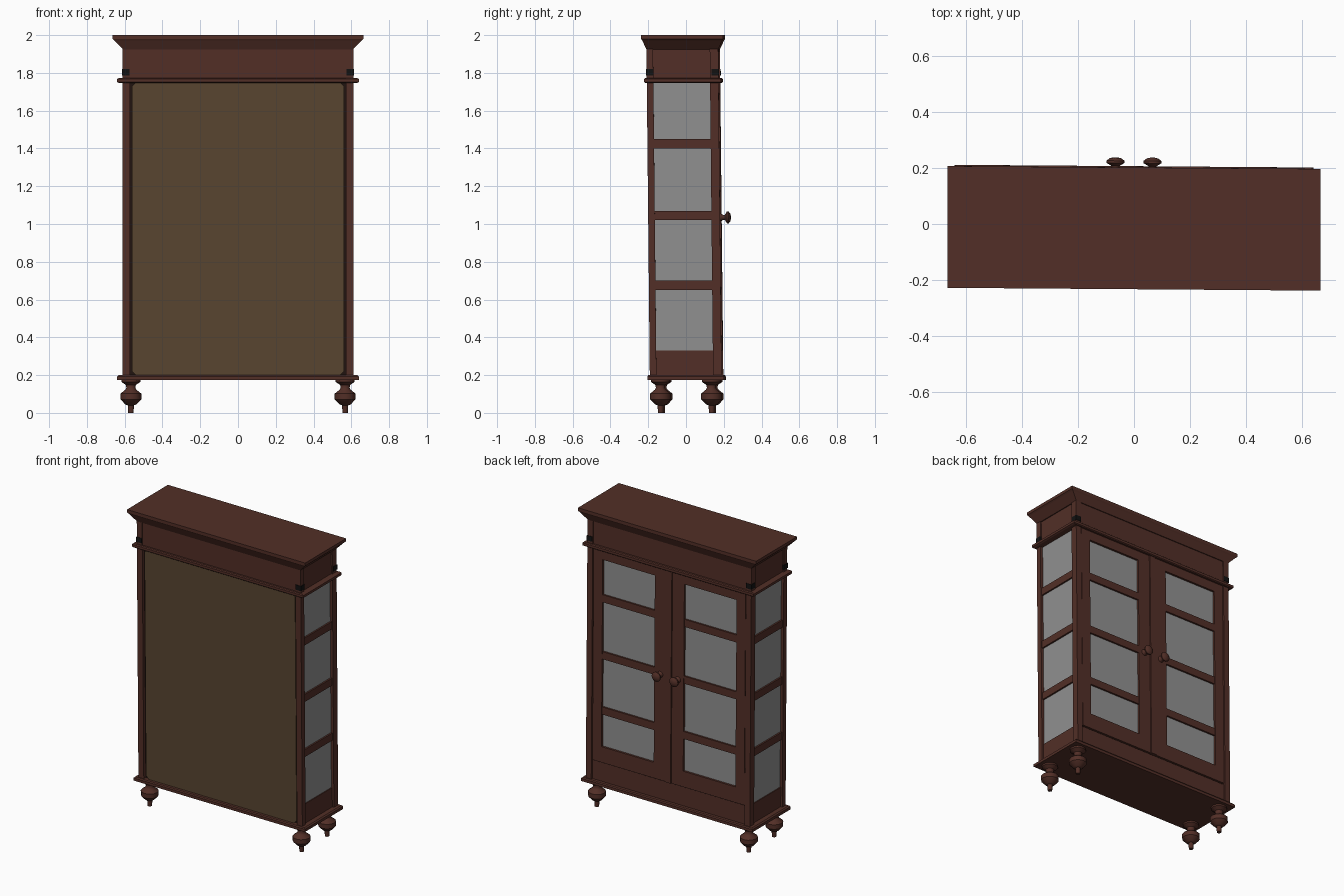
import bpy, bmesh, math
from mathutils import Matrix

if "Cube" in bpy.data.objects:
    bpy.data.objects.remove(bpy.data.objects["Cube"])

def mat(name, r, g, b):
    m = bpy.data.materials.new(name)
    m.diffuse_color = (r, g, b, 1)
    m.use_nodes = True
    m.node_tree.nodes["Principled BSDF"].inputs["Base Color"].default_value = m.diffuse_color
    return m

WOOD = mat("red_brown_wood", 0.085, 0.028, 0.020)
BACK = mat("olive_board", 0.100, 0.060, 0.030)
GLASS = mat("grey_glass", 0.28, 0.28, 0.28)
BLACK = mat("black_metal", 0.006, 0.006, 0.006)
DARK = mat("dark_gap", 0.015, 0.007, 0.005)

# the cabinet leans and turns very slightly
LEAN = Matrix(((1, 0, 0, 0), (-0.0075, 1, -0.0103, 0.005), (0, 0, 1, 0), (0, 0, 0, 1)))

def finish(name, bm, material):
    bmesh.ops.recalc_face_normals(bm, faces=bm.faces)
    bm.transform(LEAN)
    me = bpy.data.meshes.new(name)
    bm.to_mesh(me)
    bm.free()
    me.materials.append(material)
    ob = bpy.data.objects.new(name, me)
    bpy.context.collection.objects.link(ob)
    return ob

def add_box(bm, x0, x1, y0, y1, z0, z1):
    m = Matrix.Translation(((x0 + x1) / 2, (y0 + y1) / 2, (z0 + z1) / 2)) @ \
        Matrix.Diagonal((abs(x1 - x0), abs(y1 - y0), z1 - z0, 1))
    bmesh.ops.create_cube(bm, size=1, matrix=m)

def boxes(name, material, *specs):
    bm = bmesh.new()
    for s in specs:
        add_box(bm, *s)
    return finish(name, bm, material)

def tiers(name, profile, material):
    """Stack of rectangles: (half x, half y, z)."""
    bm = bmesh.new()
    rings = [[bm.verts.new((sx * hx, sy * hy, z)) for sx, sy in
              ((-1, -1), (1, -1), (1, 1), (-1, 1))] for hx, hy, z in profile]
    for a, b in zip(rings, rings[1:]):
        for i in range(4):
            bm.faces.new((a[i], a[(i + 1) % 4], b[(i + 1) % 4], b[i]))
    bm.faces.new(rings[0])
    bm.faces.new(rings[-1])
    return finish(name, bm, material)

def lathe(name, profile, sides, place, material):
    """Turned part from (radius, height) points."""
    bm = bmesh.new()
    rings = [[bm.verts.new((r * math.cos(2 * math.pi * i / sides),
                            r * math.sin(2 * math.pi * i / sides), h))
              for i in range(sides)] for r, h in profile]
    for a, b in zip(rings, rings[1:]):
        for i in range(sides):
            j = (i + 1) % sides
            bm.faces.new((a[i], a[j], b[j], b[i]))
    bm.faces.new(rings[0])
    bm.faces.new(rings[-1])
    bm.transform(place)
    ob = finish(name, bm, material)
    bpy.context.view_layer.objects.active = ob
    ob.select_set(True)
    bpy.ops.object.shade_smooth_by_angle(angle=math.radians(40))
    ob.select_set(False)

# cornice, mouldings and base plate
tiers("cornice", [(0.61, 0.19, 1.925), (0.655, 0.212, 1.972),
                  (0.665, 0.217, 1.98), (0.665, 0.217, 2.0)], WOOD)
tiers("upper_moulding", [(0.63, 0.198, 1.747), (0.64, 0.204, 1.752),
                         (0.64, 0.204, 1.768), (0.63, 0.198, 1.773)], WOOD)
tiers("base_plate", [(0.64, 0.203, 0.175), (0.64, 0.203, 0.193),
                     (0.632, 0.198, 0.2)], WOOD)
boxes("frieze", WOOD, (-0.604, 0.604, -0.185, 0.184, 1.77, 1.93))

# rail heights shared by the doors and sides
RAILS = [(0.65, 0.70), (1.02, 1.07), (1.40, 1.45)]

for s, side in ((-1, "left"), (1, "right")):
    # corner posts and the metal bands on the frieze corners
    for y0, y1, end in ((-0.19, -0.155, "front"), (0.145, 0.19, "rear")):
        boxes(f"{side}_{end}_post", WOOD, (s * 0.572, s * 0.612, y0, y1, 0.195, 1.93))
        e = -1 if end == "front" else 1
        boxes(f"{side}_{end}_band", BLACK,
              (s * 0.575, s * 0.615, e * 0.153, e * 0.193, 1.787, 1.82))

    # side wall: glass, rails and lower board
    boxes(f"{side}_side_glass", GLASS, (s * 0.588, s * 0.594, -0.17, 0.16, 0.3, 1.755))
    boxes(f"{side}_side_rails", WOOD,
          *[(s * 0.58, s * 0.605, -0.16, 0.15, a, b) for a, b in RAILS])
    boxes(f"{side}_side_lower_board", WOOD, (s * 0.58, s * 0.6, -0.16, 0.15, 0.195, 0.33))

    # door: stiles, rails and glass
    boxes(f"{side}_door_frame", WOOD,
          (s * 0.022, s * 0.11, 0.15, 0.186, 0.33, 1.752),
          (s * 0.50, s * 0.567, 0.15, 0.186, 0.33, 1.752),
          (s * 0.11, s * 0.50, 0.15, 0.186, 0.33, 0.435),
          (s * 0.11, s * 0.50, 0.15, 0.186, 1.685, 1.752),
          *[(s * 0.11, s * 0.50, 0.15, 0.184, a, b) for a, b in RAILS])
    boxes(f"{side}_door_glass", GLASS, (s * 0.1, s * 0.51, 0.165, 0.172, 0.42, 1.70))

    # door knob, turned about the y axis
    lathe(f"{side}_knob", [(0.022, 0.18), (0.02, 0.192), (0.013, 0.203), (0.014, 0.212),
                           (0.032, 0.223), (0.032, 0.231), (0.02, 0.24), (0.006, 0.243)], 14,
          Matrix.Translation((s * 0.066, 0, 1.035)) @ Matrix.Rotation(-math.pi / 2, 4, 'X'), WOOD)

    # turned feet
    for y, end in ((-0.135, "front"), (0.135, "rear")):
        lathe(f"{side}_{end}_foot",
              [(0.014, 0), (0.016, 0.04), (0.03, 0.045), (0.055, 0.072), (0.055, 0.102),
               (0.03, 0.122), (0.024, 0.132), (0.026, 0.148), (0.05, 0.164), (0.05, 0.18)],
              12, Matrix.Translation((s * 0.567, y, 0)), WOOD)

# strip where the doors meet, and the board below them
boxes("door_strip", WOOD, (-0.02, 0.02, 0.15, 0.192, 0.33, 1.752))
boxes("door_gap_lining", DARK, (-0.572, 0.572, 0.146, 0.152, 0.32, 1.752))
boxes("lower_rear_board", WOOD, (-0.573, 0.573, 0.145, 0.178, 0.195, 0.325))

# plain board on the front with clipped corners, and the shadow gap behind it
boxes("board_gap_lining", DARK, (-0.575, 0.575, -0.168, -0.16, 0.195, 1.752))
bm = bmesh.new()
W, B, T, C = 0.562, 0.2, 1.748, 0.02
outline = [(-W + C, B), (W - C, B), (W, B + C), (W, T - C),
           (W - C, T), (-W + C, T), (-W, T - C), (-W, B + C)]
face = bm.faces.new([bm.verts.new((x, -0.18, z)) for x, z in outline])
ext = bmesh.ops.extrude_face_region(bm, geom=[face])
bmesh.ops.translate(bm, vec=(0, 0.01, 0),
                    verts=[g for g in ext["geom"] if isinstance(g, bmesh.types.BMVert)])
finish("front_board", bm, BACK)
